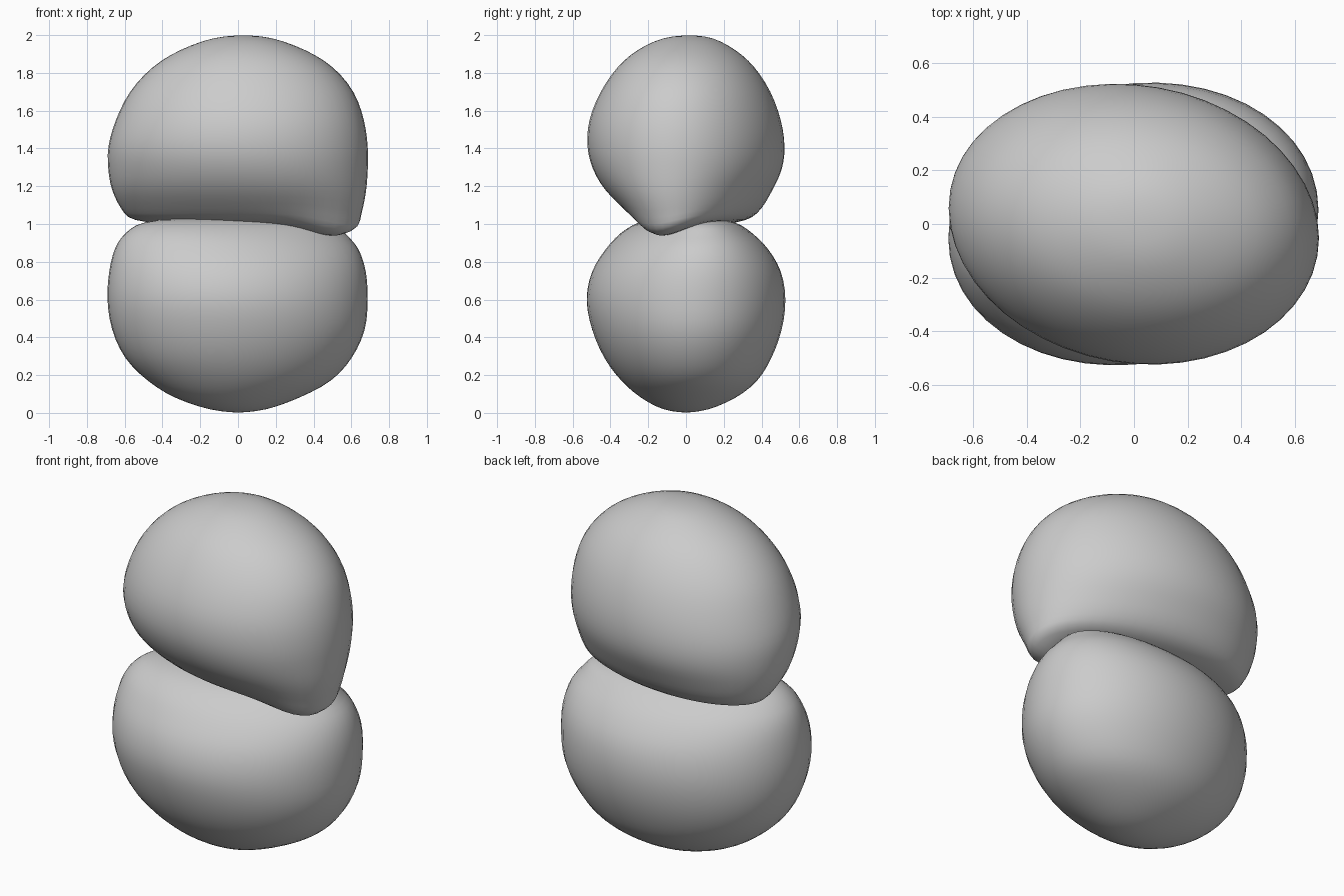
import bpy, bmesh, math

if "Cube" in bpy.data.objects:
    bpy.data.objects.remove(bpy.data.objects["Cube"])

# One flat colour
grey = bpy.data.materials.new("plain grey")
grey.diffuse_color = (0.6, 0.6, 0.6, 1)
grey.use_nodes = True
grey.node_tree.nodes["Principled BSDF"].inputs["Base Color"].default_value = grey.diffuse_color

# Level outlines: z, left x, right x, front y, back y
UPPER = [
    (2.000, .03, .03, .02, .02), (1.985, -.13, .18, -.12, .14),
    (1.92, -.31, .36, -.26, .265), (1.83, -.455, .505, -.365, .365),
    (1.70, -.575, .615, -.455, .45), (1.55, -.65, .67, -.515, .505),
    (1.41, -.69, .69, -.525, .525), (1.29, -.69, .69, -.495, .51),
    (1.18, -.67, .68, -.43, .46), (1.08, -.62, .655, -.33, .40),
    (1.02, -.55, .62, -.25, .32), (0.995, -.3, .4, -.12, .16),
    (0.99, .03, .03, .02, .02)]
LOWER = [
    (0.0, 0, 0, 0, 0), (.018, -.15, .15, -.12, .12),
    (.08, -.335, .325, -.24, .265), (.17, -.48, .495, -.345, .38),
    (.29, -.60, .605, -.435, .455), (.44, -.67, .675, -.50, .51),
    (.60, -.695, .69, -.53, .53), (.75, -.685, .68, -.50, .505),
    (.87, -.655, .64, -.425, .435), (.95, -.60, .57, -.35, .355),
    (1.01, -.50, .50, -.25, .26), (1.035, -.25, .25, -.12, .12),
    (1.04, 0, 0, 0, 0)]


def mix(rows, i, t):
    """Smooth curve through the level outlines."""
    a, b, c, d = (rows[max(0, min(len(rows) - 1, k))] for k in range(i - 1, i + 3))
    return [.5 * (2*q + (r - p)*t + (2*p - 5*q + 4*r - s)*t*t + (3*q - p - 3*r + s)*t**3)
            for p, q, r, s in zip(a, b, c, d)]


def lobe(name, rows, skew, dip, sides=48, steps=3):
    levels = [mix(rows, i, k / steps) for i in range(len(rows) - 1) for k in range(steps)][1:]
    bm = bmesh.new()
    rings = []

    def sink(x, y, z):
        # small sagging lip at the right end
        near = max(0, min(1, (1.3 - z) / .25))
        return z - dip * near * math.exp(-((x - .52) / .2)**2 - ((y + .14) / .16)**2)

    for n, (z, xl, xr, yf, yb) in enumerate(levels):
        # the ovals turn more strongly toward the contact end
        turn = skew * (.07 + .5 * (n / len(levels))**4)
        ring = []
        for k in range(sides):
            a = 2 * math.pi * k / sides
            x = (xl + xr) / 2 + (xr - xl) / 2 * math.cos(a)
            y = (yf + yb) / 2 + (yb - yf) / 2 * math.sin(a + turn)
            ring.append(bm.verts.new((x, y, sink(x, y, z))))
        rings.append(ring)
    for r, s in zip(rings, rings[1:]):
        for k in range(sides):
            j = (k + 1) % sides
            bm.faces.new((r[k], r[j], s[j], s[k]))
    for ring, row in ((rings[0], rows[0]), (rings[-1], rows[-1])):
        tip = bm.verts.new(((row[1] + row[2]) / 2, (row[3] + row[4]) / 2, row[0]))
        for k in range(sides):
            bm.faces.new((ring[k], ring[(k + 1) % sides], tip))
    bmesh.ops.recalc_face_normals(bm, faces=bm.faces)
    for f in bm.faces:
        f.smooth = True
    me = bpy.data.meshes.new(name)
    bm.to_mesh(me)
    bm.free()
    me.materials.append(grey)
    ob = bpy.data.objects.new(name, me)
    bpy.context.collection.objects.link(ob)
    # soften the level steps
    soft = ob.modifiers.new("soften", 'SMOOTH')
    soft.factor, soft.iterations = .5, 4


# Two rounded lobes pressed together
lobe("upper_lobe", UPPER, -1, .075)
lobe("lower_lobe", LOWER, 1, 0)
